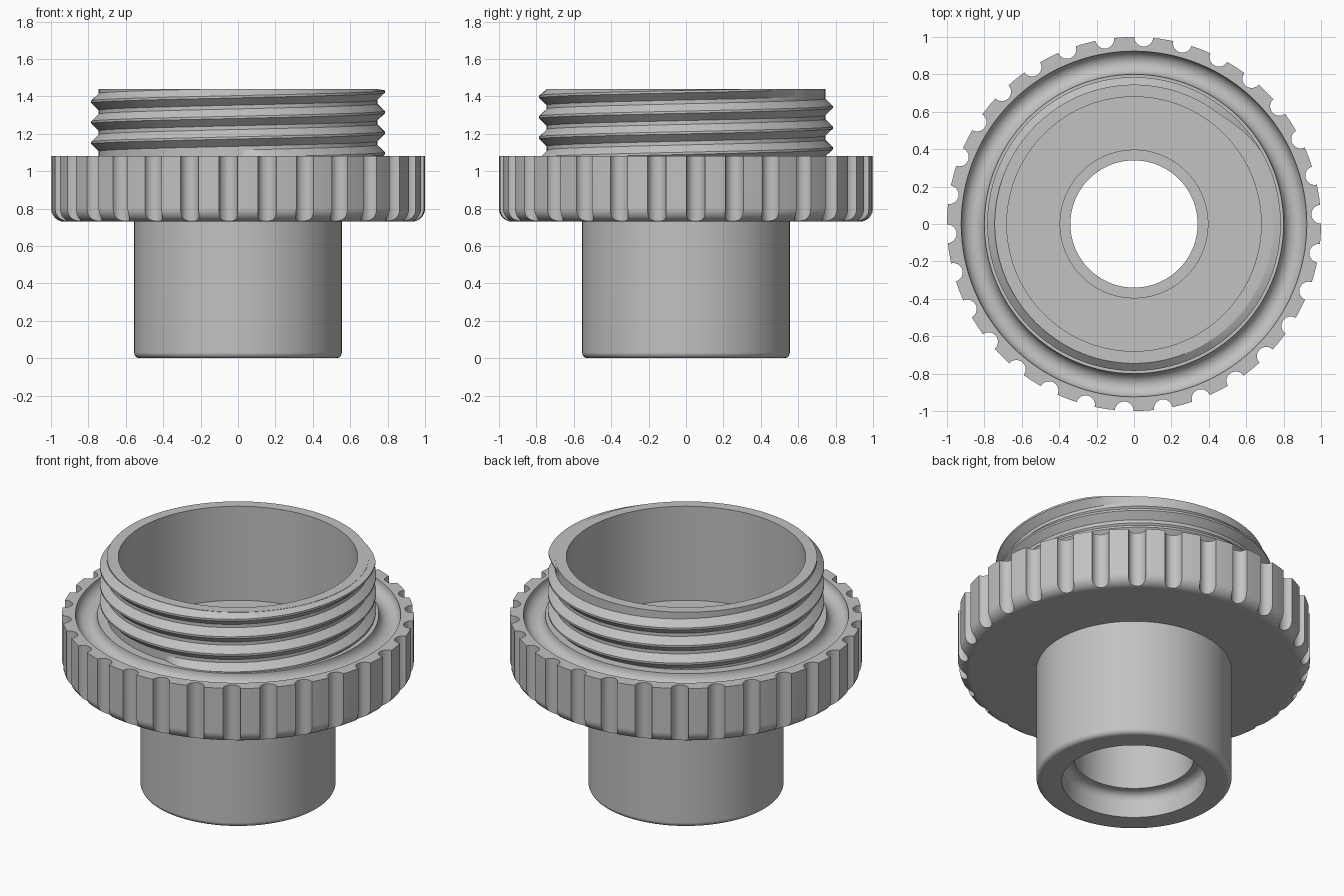
import bpy, bmesh
from math import sin, cos, pi, radians
from mathutils import Matrix, Vector

cube = bpy.data.objects.get("Cube")
if cube:
    bpy.data.objects.remove(cube, do_unlink=True)

grey = bpy.data.materials.new("plain grey")
grey.use_nodes = True
colour = (0.54, 0.54, 0.54, 1)
grey.diffuse_color = colour
shader = next(n for n in grey.node_tree.nodes if n.type == 'BSDF_PRINCIPLED')
shader.inputs["Base Color"].default_value = colour


def make_object(name, bm):
    bmesh.ops.recalc_face_normals(bm, faces=bm.faces)
    mesh = bpy.data.meshes.new(name)
    bm.to_mesh(mesh)
    bm.free()
    mesh.materials.append(grey)
    obj = bpy.data.objects.new(name, mesh)
    bpy.context.collection.objects.link(obj)
    return obj


def select_only(obj):
    bpy.ops.object.select_all(action='DESELECT')
    obj.select_set(True)
    bpy.context.view_layer.objects.active = obj


def arc(r, z, radius, start, end, steps=8):
    """Points of an arc in the (radius, height) plane, angles in degrees."""
    angles = [radians(start + (end - start) * i / steps) for i in range(steps + 1)]
    return [(r + radius * cos(a), z + radius * sin(a)) for a in angles]


def lathe(name, profile, segments=180):
    """Turn a closed (radius, height) profile about the z axis."""
    bm = bmesh.new()
    rings = []
    for s in range(segments):
        a = 2 * pi * s / segments
        rings.append([bm.verts.new((r * cos(a), r * sin(a), z)) for r, z in profile])
    n = len(profile)
    for s in range(segments):
        here, there = rings[s], rings[(s + 1) % segments]
        for i in range(n):
            j = (i + 1) % n
            bm.faces.new((here[i], there[i], there[j], here[j]))
    return make_object(name, bm)


# Turned body: stem, flange with a round channel, threaded neck, cup and bore
TOP, FLANGE_TOP, FLANGE_BOTTOM = 1.44, 1.08, 0.73
profile = (
    [(0.41, 0)]
    + arc(0.525, 0.03, 0.03, -90, 0)
    + [(0.555, FLANGE_BOTTOM)]
    + arc(0.93, FLANGE_BOTTOM + 0.07, 0.07, -90, 0)
    + [(1.0, FLANGE_TOP)]
    + arc(0.862, FLANGE_TOP, 0.062, 0, -180, 16)
    + [(0.745, FLANGE_TOP), (0.745, TOP), (0.68, TOP), (0.68, 0.85),
       (0.395, 0.85), (0.395, 0.6)]
    + [(0.34, 0.6), (0.34, 0.15)]
    + arc(0.36, 0.1, 0.05, 90, 0)
)
body = lathe("adapter_body", profile)

# Grip flutes cut round the flange
FLUTES = 30
bm = bmesh.new()
for k in range(FLUTES):
    a = radians(3) + 2 * pi * k / FLUTES
    place = Matrix.Translation(Vector((cos(a), sin(a), 0.93)))
    bmesh.ops.create_cone(bm, cap_ends=True, segments=24, radius1=0.05,
                          radius2=0.05, depth=0.6, matrix=place)
cutter = make_object("flute_cutter", bm)
cutter.hide_render = True

cut = body.modifiers.new("flutes", 'BOOLEAN')
cut.operation = 'DIFFERENCE'
cut.solver = 'EXACT'
cut.object = cutter
select_only(body)
bpy.ops.object.modifier_apply(modifier=cut.name)
bpy.data.objects.remove(cutter, do_unlink=True)

# Right-hand screw thread, trimmed level with the rim
PITCH, TURNS, STEPS = 0.11, 3.4, 120
START_Z = 1.068
section = [(0.725, -0.045), (0.745, -0.045), (0.785, -0.006),
           (0.785, 0.006), (0.745, 0.045), (0.725, 0.045)]
bm = bmesh.new()
rings = []
total = int(TURNS * STEPS)
for s in range(total + 1):
    turn = s / STEPS
    a = 2 * pi * turn - pi / 2
    taper = min(1, s / 3, (total - s) / 8)
    ring = []
    for r, dz in section:
        rr = min(r, 0.74 + 0.045 * taper)
        z = min(START_Z + PITCH * turn + dz, TOP - 0.002 + dz * 0.01)
        ring.append(bm.verts.new((rr * cos(a), rr * sin(a), z)))
    rings.append(ring)
for here, there in zip(rings, rings[1:]):
    for i in range(len(section)):
        j = (i + 1) % len(section)
        bm.faces.new((here[i], there[i], there[j], here[j]))
bm.faces.new(rings[0])
bm.faces.new(rings[-1])
thread = make_object("screw_thread", bm)

# Smooth curved faces, crisp edges
for obj in (body, thread):
    select_only(obj)
    bpy.ops.object.shade_smooth_by_angle(angle=radians(30))
    weighted = obj.modifiers.new("even_shading", 'WEIGHTED_NORMAL')
    weighted.keep_sharp = True
